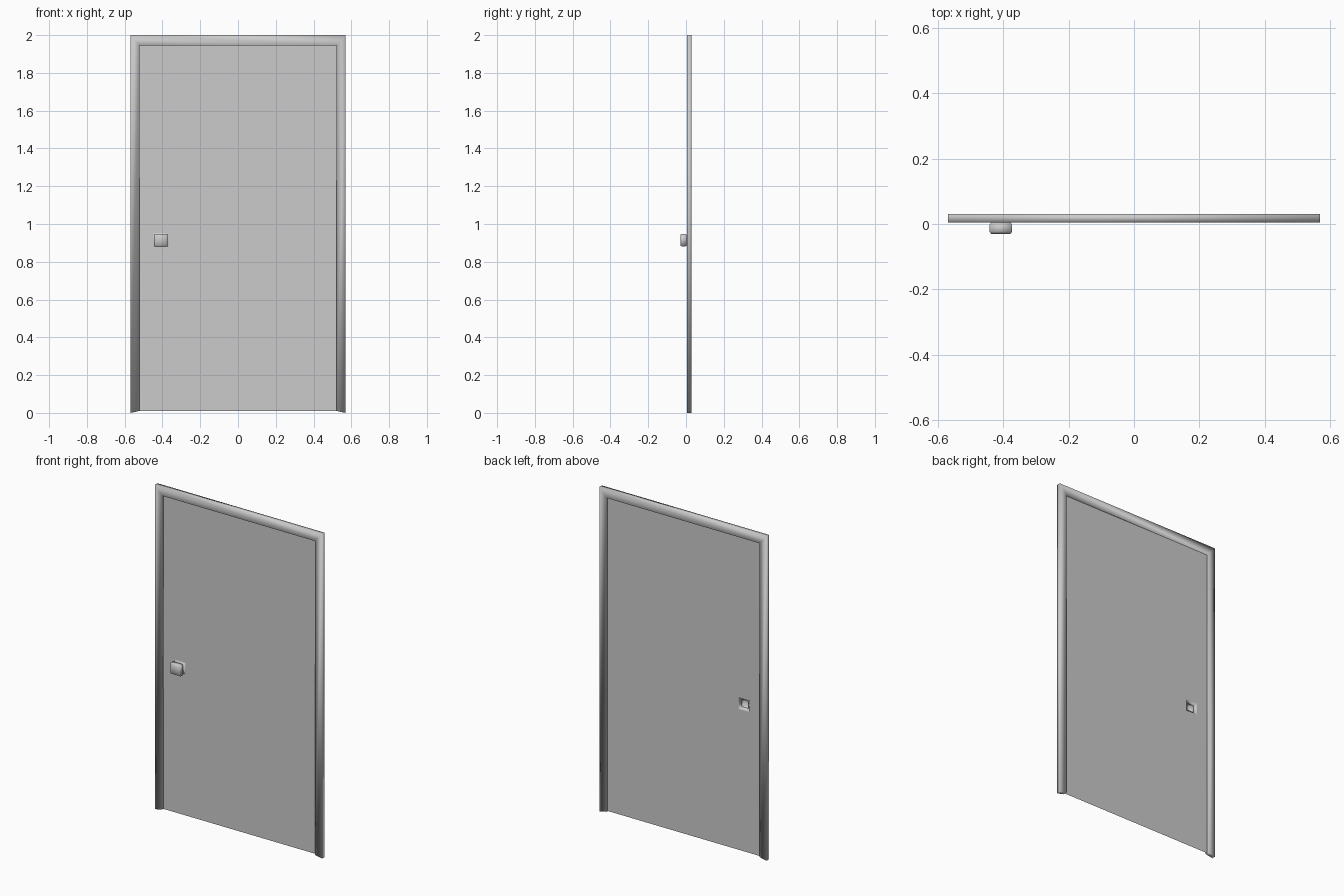
import bpy, bmesh

if "Cube" in bpy.data.objects:
    bpy.data.objects.remove(bpy.data.objects["Cube"])


def make_object(name, bm, smooth, recalc=True):
    if recalc:
        bmesh.ops.recalc_face_normals(bm, faces=bm.faces[:])
    mesh = bpy.data.meshes.new(name)
    bm.to_mesh(mesh)
    bm.free()
    for p in mesh.polygons:
        p.use_smooth = smooth
    obj = bpy.data.objects.new(name, mesh)
    bpy.context.collection.objects.link(obj)
    return obj


def add_ring(bm, cx, cz, hx, hz, y):
    return [bm.verts.new((cx + sx * hx, y, cz + sz * hz))
            for sx, sz in ((-1, -1), (1, -1), (1, 1), (-1, 1))]


def bridge(bm, a, b):
    n = len(a)
    for i in range(n):
        bm.faces.new((a[i], a[(i + 1) % n], b[(i + 1) % n], b[i]))


Y_FRONT, Y_PANEL, Y_BACK = 0.005, 0.0175, 0.03
OUT_X, IN_X, IN_TOP, IN_BOTTOM = 0.57, 0.522, 1.945, 0.01
KNOB_X, KNOB_Z = -0.408, 0.915

# door frame: rectangular section swept up, across and down with mitred corners
bm = bmesh.new()
stations = []
for side, oz, iz in ((-1, 0, IN_BOTTOM), (-1, 2, IN_TOP), (1, 2, IN_TOP), (1, 0, IN_BOTTOM)):
    section = ((side * OUT_X, Y_FRONT, oz), (side * IN_X, Y_FRONT, iz),
               (side * IN_X, Y_BACK, iz), (side * OUT_X, Y_BACK, oz))
    stations.append([bm.verts.new(co) for co in section])
for a, b in zip(stations, stations[1:]):
    bridge(bm, a, b)
bm.faces.new(stations[0])
bm.faces.new(stations[-1])
make_object("door_frame", bm, True)

# door panel: a single sheet with a square opening behind the knob
bm = bmesh.new()
outer = add_ring(bm, 0, (IN_TOP + IN_BOTTOM) / 2, IN_X, (IN_TOP - IN_BOTTOM) / 2, Y_PANEL)
hole = add_ring(bm, KNOB_X, KNOB_Z, 0.039, 0.037, Y_PANEL)
bridge(bm, outer, hole)
make_object("door_panel", bm, False, recalc=False)

# knob: hollow tapered neck opening into a rounded square head
bm = bmesh.new()
profile = ((0.039, 0.037, Y_PANEL), (0.022, 0.020, 0.008), (0.030, 0.028, 0.004),
           (0.034, 0.033, -0.002), (0.034, 0.033, -0.024), (0.030, 0.029, -0.03))
rings = [add_ring(bm, KNOB_X, KNOB_Z, hx, hz, y) for hx, hz, y in profile]
for a, b in zip(rings, rings[1:]):
    bridge(bm, a, b)
bm.faces.new(rings[-1])
make_object("door_knob", bm, True, recalc=False)
